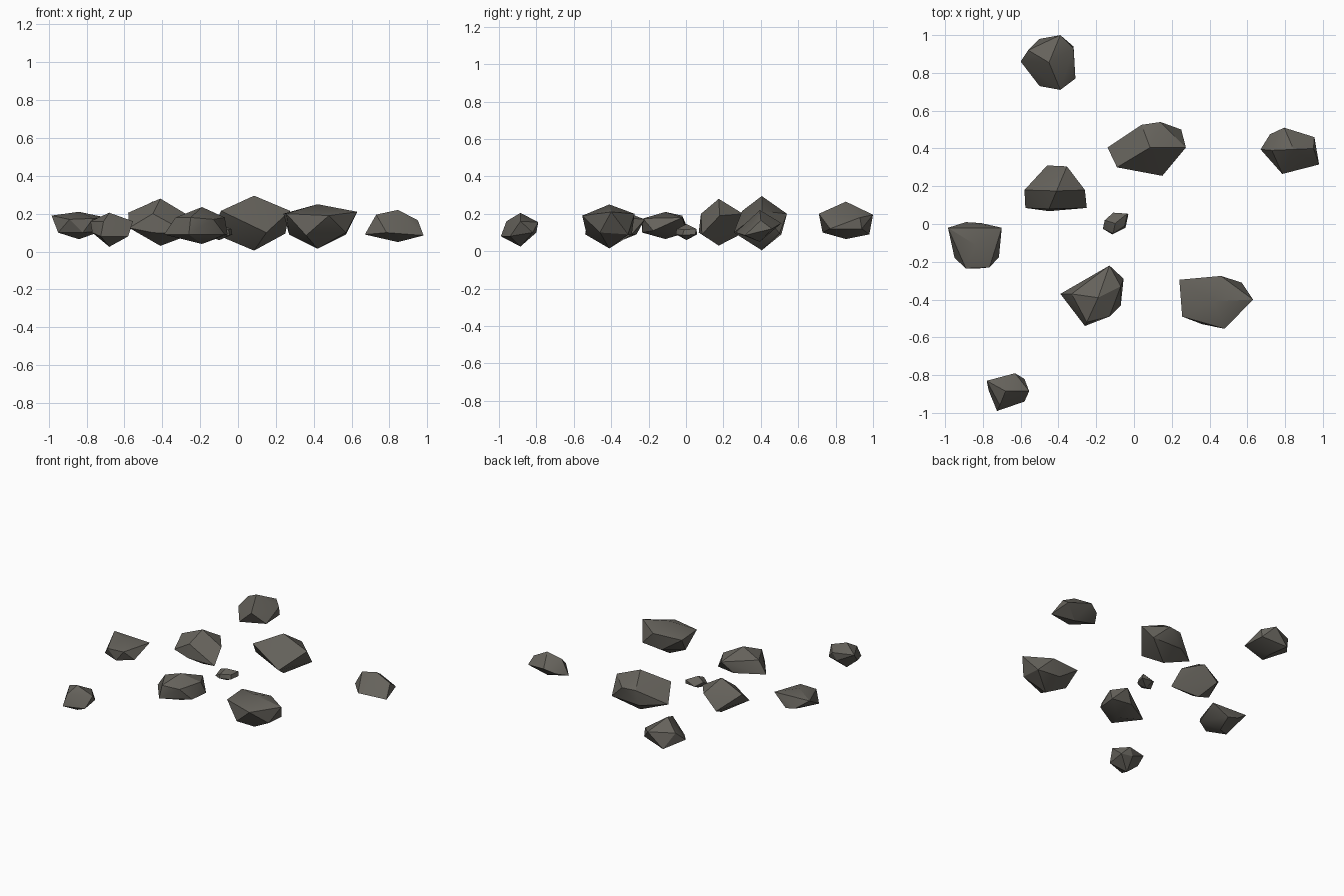
import bpy, bmesh, math

stone = bpy.data.materials.new("grey_brown_stone")
stone.diffuse_color = (0.13, 0.122, 0.105, 1)


def rock(name, centre, top, bottom, upper, lower):
    """Faceted stone: hull of a peak, an upper ring, a lower ring and a foot."""
    pts = [(*centre, top), *upper, *lower, (*centre, bottom)]
    bm = bmesh.new()
    for p in pts:
        bm.verts.new(p)
    res = bmesh.ops.convex_hull(bm, input=bm.verts)
    spare = [g for g in set(res["geom_interior"] + res["geom_unused"])
             if isinstance(g, bmesh.types.BMVert)]
    if spare:
        bmesh.ops.delete(bm, geom=spare, context='VERTS')
    bmesh.ops.recalc_face_normals(bm, faces=bm.faces)
    mesh = bpy.data.meshes.new(name)
    bm.to_mesh(mesh)
    bm.free()
    mesh.materials.append(stone)
    ob = bpy.data.objects.new(name, mesh)
    bpy.context.collection.objects.link(ob)
    bpy.ops.object.select_all(action='DESELECT')
    ob.select_set(True)
    bpy.context.view_layer.objects.active = ob
    bpy.ops.object.shade_smooth_by_angle(angle=math.radians(30))


# Rocks at the back
rock("back_rock", (-.45, .855), .265, .065,
     [(-.39, .71, .20), (-.39, 1.0, .195), (-.56, .92, .20), (-.32, .93, .18)],
     [(-.60, .86, .14), (-.50, .98, .09), (-.32, .94, .12), (-.31, .77, .12), (-.50, .73, .10)])
rock("large_back_rock", (.085, .405), .295, .005,
     [(.14, .54, .20), (.275, .405, .215), (-.09, .30, .215), (.04, .525, .20)],
     [(-.14, .405, .10), (.02, .51, .09), (.25, .50, .095), (.15, .255, .10)])
rock("right_rock", (.845, .395), .22, .05,
     [(.73, .39, .195), (.95, .40, .165), (.795, .51, .15)],
     [(.67, .395, .09), (.98, .315, .085), (.785, .265, .10), (.955, .46, .12), (.72, .475, .12)])

# Rocks in the middle
rock("middle_left_rock", (-.41, .175), .28, .03,
     [(-.58, .18, .205), (-.355, .305, .20), (-.26, .18, .19), (-.45, .08, .20)],
     [(-.46, .31, .10), (-.575, .085, .125), (-.25, .085, .09), (-.45, .068, .10)])
rock("left_rock", (-.84, -.11), .21, .065,
     [(-.985, -.02, .19), (-.70, -.02, .18), (-.765, -.23, .175), (-.89, -.235, .17)],
     [(-.89, .01, .12), (-.81, .005, .10), (-.715, -.175, .11), (-.95, -.18, .10), (-.82, -.235, .10)])
rock("pebble", (-.10, .003), .145, .06,
     [(-.155, .02, .12), (-.035, .055, .12), (-.05, -.01, .115), (-.11, -.05, .12)],
     [(-.165, -.025, .085), (-.11, .06, .09), (-.03, .05, .09), (-.045, -.02, .085), (-.115, -.055, .09)])

# Rocks at the front
rock("front_middle_rock", (-.19, -.39), .235, .04,
     [(-.33, -.37, .18), (-.13, -.22, .17), (-.13, -.49, .17), (-.07, -.33, .18), (-.25, -.52, .18)],
     [(-.39, -.37, .09), (-.055, -.29, .09), (-.07, -.43, .09), (-.26, -.54, .09), (-.20, -.265, .09)])
rock("front_right_rock", (.42, -.41), .25, .015,
     [(.24, -.295, .20), (.63, -.40, .21), (.48, -.555, .19), (.255, -.49, .20), (.46, -.275, .20)],
     [(.57, -.31, .09), (.57, -.46, .10), (.27, -.38, .09), (.36, -.53, .085), (.40, -.29, .09)])
rock("front_left_rock", (-.68, -.885), .205, .025,
     [(-.78, -.83, .16), (-.63, -.79, .155), (-.555, -.885, .16), (-.71, -.96, .16)],
     [(-.725, -.99, .08), (-.58, -.94, .08), (-.58, -.82, .10), (-.77, -.88, .10), (-.66, -.80, .10)])
